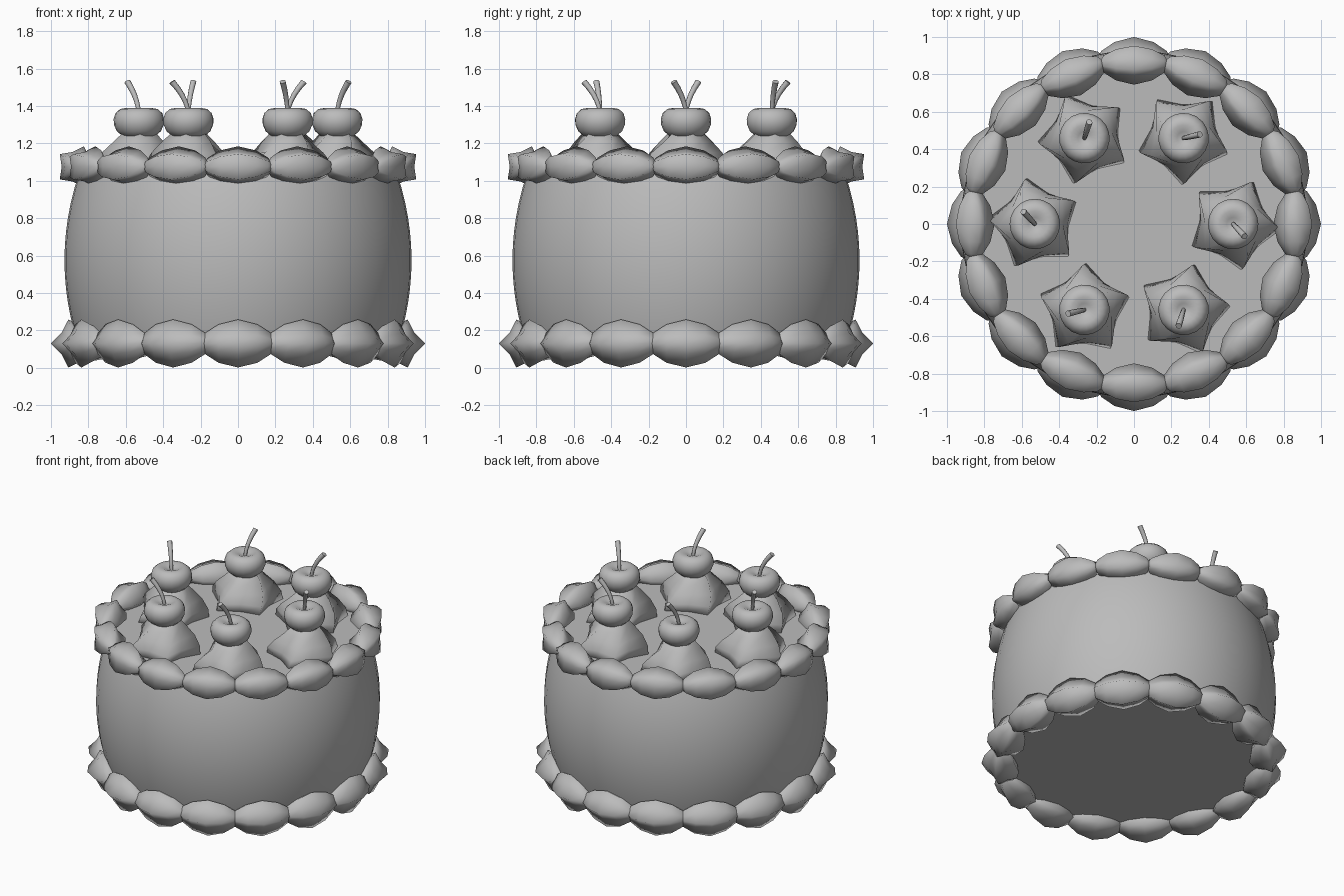
import bpy
import bmesh
from math import sin, cos, pi, radians
from mathutils import Matrix, Vector

cube = bpy.data.objects.get("Cube")
if cube:
    bpy.data.objects.remove(cube, do_unlink=True)

icing = bpy.data.materials.new("plain_grey")
icing.use_nodes = True
icing.diffuse_color = (0.5, 0.5, 0.5, 1)
icing.node_tree.nodes["Principled BSDF"].inputs["Base Color"].default_value = (0.5, 0.5, 0.5, 1)


def loft(name, rings, matrix, sharp=40):
    """Skin a list of equal-sized point rings, cap both ends, shade smooth."""
    bm = bmesh.new()
    loops = [[bm.verts.new(p) for p in ring] for ring in rings]
    n = len(loops[0])
    for a, b in zip(loops, loops[1:]):
        for i in range(n):
            j = (i + 1) % n
            bm.faces.new((a[i], a[j], b[j], b[i]))
    bm.faces.new(loops[0][::-1])
    bm.faces.new(loops[-1])
    bmesh.ops.recalc_face_normals(bm, faces=bm.faces)
    mesh = bpy.data.meshes.new(name)
    bm.to_mesh(mesh)
    bm.free()
    mesh.materials.append(icing)
    obj = bpy.data.objects.new(name, mesh)
    bpy.context.collection.objects.link(obj)
    obj.matrix_world = matrix
    bpy.ops.object.select_all(action="DESELECT")
    obj.select_set(True)
    bpy.context.view_layer.objects.active = obj
    bpy.ops.object.shade_smooth_by_angle(angle=radians(sharp))
    return obj


def circle(r, z, n):
    return [(r * cos(2 * pi * i / n), r * sin(2 * pi * i / n), z) for i in range(n)]


def star(r, inner, turn):
    """Five-pointed star as flat (u, v) pairs."""
    return [(r * k * cos(turn + pi * i / 5), r * k * sin(turn + pi * i / 5))
            for i, k in enumerate([1, inner] * 5)]


# Cake body: a gently bulging barrel
body = []
for i in range(13):
    t = i / 12
    body.append(circle(0.85 + 0.078 * (1 - (2 * t - 1) ** 2), 0.11 + 0.93 * t, 48))
loft("cake_body", body, Matrix())


# Piped borders: star-section beads lying along the rim
def border(name, radius, z, size, half_length, turn):
    for k in range(16):
        rings = []
        for t, s in ((-1, 0.08), (-0.87, 0.45), (-0.52, 0.8), (0, 1),
                     (0.52, 0.8), (0.87, 0.45), (1, 0.08)):
            rings.append([(u, t * half_length, v) for u, v in star(size * s, 0.72, turn)])
        place = Matrix.Rotation(2 * pi * k / 16, 4, "Z") @ Matrix.Translation((radius, 0, z))
        loft(f"{name}_{k + 1}", rings, place, 120)


border("bottom_border", 0.865, 0.13, 0.135, 0.2, 0)
border("top_border", 0.86, 1.075, 0.115, 0.185, pi)

# Cream dollops, each topped with a cherry and a curved stem
dollop = []
for z, r, inner, twist in ((1.03, 0.25, 0.72, 0), (1.09, 0.24, 0.72, 5), (1.15, 0.2, 0.74, 14),
                           (1.21, 0.14, 0.77, 25), (1.27, 0.08, 0.8, 36)):
    dollop.append([(u, v, z) for u, v in star(r, inner, radians(twist - 9))])

cherry_profile = ((0.04, 1.225), (0.085, 1.237), (0.118, 1.265), (0.133, 1.3), (0.135, 1.33),
                  (0.125, 1.362), (0.1, 1.384), (0.07, 1.389), (0.035, 1.375), (0.01, 1.365))
cherry = [circle(r, z, 20) for r, z in cherry_profile]

stem = []
for i in range(6):
    t = i / 5
    lean = 0.02 * t + 0.07 * t * t
    r = 0.011 + 0.006 * t
    tilt = 0.6 * t
    stem.append([(lean + r * cos(a) * cos(tilt), r * sin(a), 1.36 + 0.17 * t - r * cos(a) * sin(tilt))
                 for a in [2 * pi * j / 8 for j in range(8)]])

for k in range(6):
    place = Matrix.Rotation(pi * k / 3, 4, "Z") @ Matrix.Translation(Vector((0.53, 0, 0)))
    loft(f"cream_dollop_{k + 1}", dollop, place, 100)
    loft(f"cherry_{k + 1}", cherry, place, 60)
    loft(f"cherry_stem_{k + 1}", stem, place @ Matrix.Rotation(radians(-47), 4, "Z"), 50)
